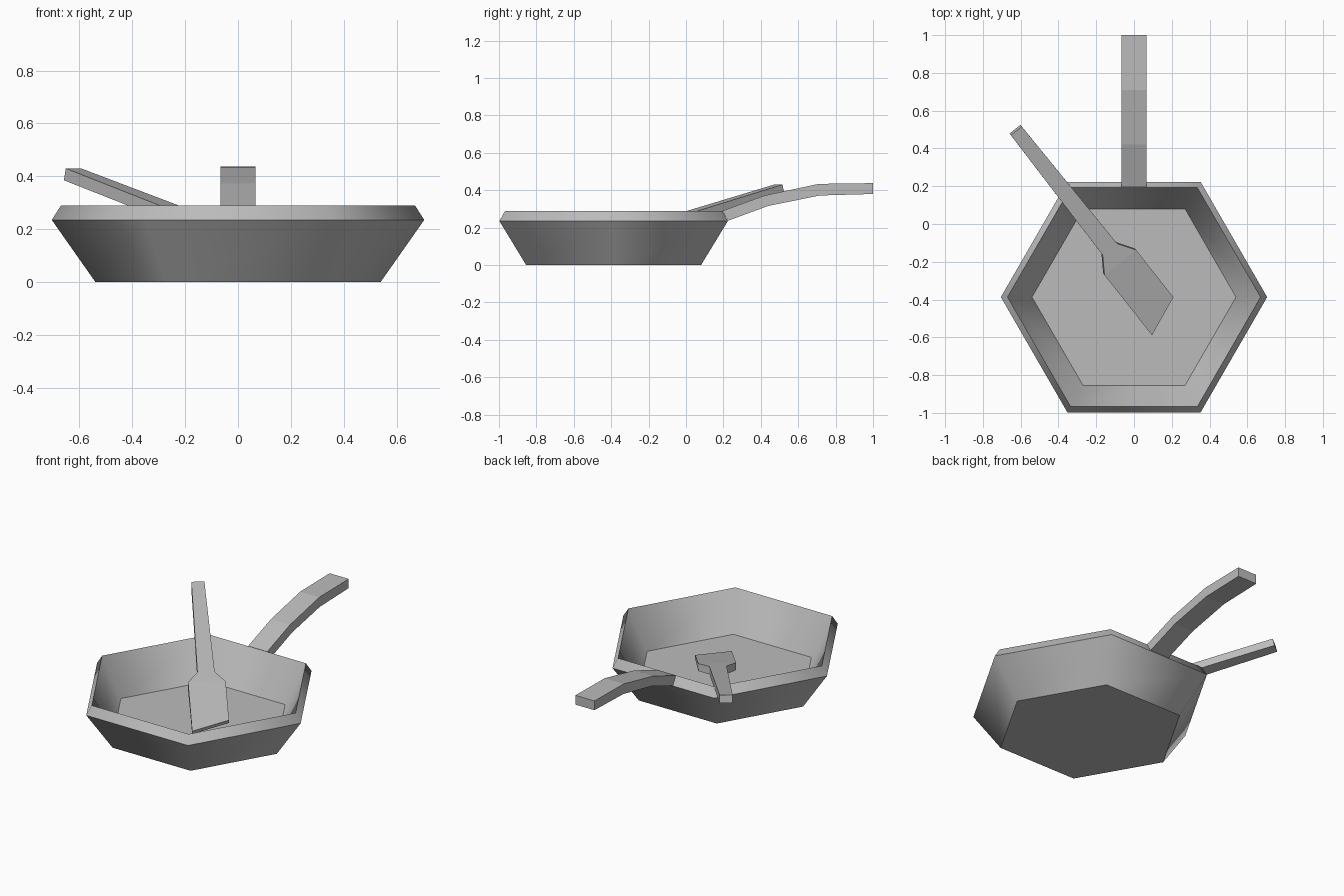
import bpy, bmesh, math
from mathutils import Vector

cube = bpy.data.objects.get("Cube")
if cube:
    bpy.data.objects.remove(cube, do_unlink=True)

metal = bpy.data.materials.new("grey metal")
metal.use_nodes = True
colour = (0.5, 0.5, 0.5, 1)
metal.diffuse_color = colour
metal.node_tree.nodes["Principled BSDF"].inputs["Base Color"].default_value = colour


def loft(name, rings):
    """Skin a list of equal rings of points and cap both ends."""
    bm = bmesh.new()
    loops = [[bm.verts.new(p) for p in ring] for ring in rings]
    n = len(loops[0])
    for a, b in zip(loops, loops[1:]):
        for i in range(n):
            j = (i + 1) % n
            bm.faces.new((a[i], a[j], b[j], b[i]))
    bm.faces.new(loops[0][::-1])
    bm.faces.new(loops[-1])
    bmesh.ops.recalc_face_normals(bm, faces=bm.faces)
    mesh = bpy.data.meshes.new(name)
    bm.to_mesh(mesh)
    bm.free()
    mesh.materials.append(metal)
    obj = bpy.data.objects.new(name, mesh)
    bpy.context.collection.objects.link(obj)
    return obj


# Pan: six-sided bowl from (radius, height) going up the outside and down the inside
profile = [(0.54, 0), (0.705, 0.235), (0.67, 0.29), (0.54, 0.057)]
pan = loft("pan", [[(r * math.cos(k * math.pi / 3), r * math.sin(k * math.pi / 3) - 0.387, z)
                    for k in range(6)] for r, z in profile])
bpy.ops.object.select_all(action='DESELECT')
pan.select_set(True)
bpy.context.view_layer.objects.active = pan
bpy.ops.object.shade_smooth_by_angle(angle=math.radians(57))

# Pan handle: bent bar, each section as (top y, top z, bottom y, bottom z)
sections = [(0.195, 0.29, 0.224, 0.237), (0.42, 0.372, 0.44, 0.316),
            (0.71, 0.434, 0.715, 0.372), (1.0, 0.438, 1.0, 0.38)]
w = 0.066
loft("pan_handle", [[(-w, ty, tz), (w, ty, tz), (w, by, bz), (-w, by, bz)]
                    for ty, tz, by, bz in sections])

# Spatula: sloping bar that widens into a thin blade with a slanted tip
along = Vector((0.62, -0.785, 0))
across = Vector((0.785, 0.62, 0))
neck = Vector((-0.127, -0.135, 0))


def spatula_section(left, right, half, top_left, top_right, thick):
    ring = []
    for u, v, z in ((left, -half, top_left), (right, half, top_right)):
        ring.append(neck + along * u + across * v + Vector((0, 0, z)))
    for p in ring[::-1]:
        ring.append(p - along * thick * 0.25 - Vector((0, 0, thick)))
    return ring


loft("spatula", [spatula_section(-0.80, -0.80, 0.037, 0.43, 0.43, 0.045),
                 spatula_section(0, 0, 0.049, 0.238, 0.238, 0.045),
                 spatula_section(0.088, 0.088, 0.107, 0.217, 0.217, 0.042),
                 spatula_section(0.494, 0.406, 0.107, 0.10, 0.122, 0.02)])
